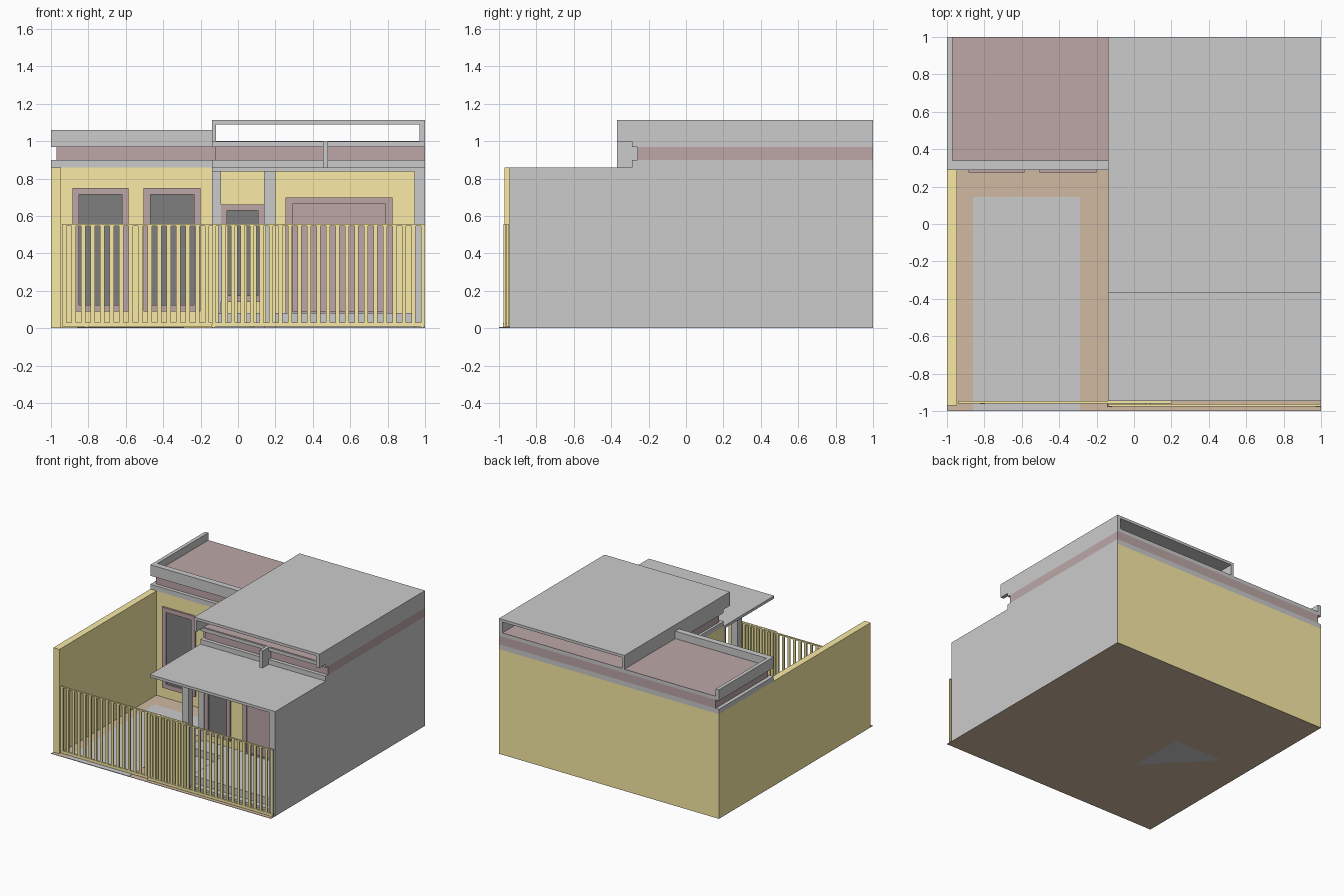
import bpy, bmesh, math
from mathutils import Matrix

if "Cube" in bpy.data.objects:
    bpy.data.objects.remove(bpy.data.objects["Cube"])


def material(name, rgb):
    m = bpy.data.materials.new(name)
    m.diffuse_color = (*rgb, 1)
    m.use_nodes = True
    m.node_tree.nodes["Principled BSDF"].inputs["Base Color"].default_value = m.diffuse_color
    return m


YELLOW = material("yellow_paint", (0.95, 0.83, 0.38))
BROWN = material("maroon_paint", (0.51, 0.39, 0.39))
TILE = material("floor_tile", (0.63, 0.49, 0.36))
GLASS = material("dark_glass", (0.21, 0.21, 0.21))


def add_box(bm, x0, x1, y0, y1, z0, z1):
    mat = Matrix.Translation(((x0 + x1) / 2, (y0 + y1) / 2, (z0 + z1) / 2))
    mat = mat @ Matrix.Diagonal((x1 - x0, y1 - y0, z1 - z0, 1))
    bmesh.ops.create_cube(bm, size=1, matrix=mat)


def finish(name, bm, mat):
    me = bpy.data.meshes.new(name)
    bm.to_mesh(me)
    bm.free()
    ob = bpy.data.objects.new(name, me)
    if mat:
        me.materials.append(mat)
    bpy.context.collection.objects.link(ob)
    return ob


def boxes(name, mat, *dims):
    bm = bmesh.new()
    for d in dims:
        add_box(bm, *d)
    return finish(name, bm, mat)


def opening(name, x0, x1, z0, z1, wall_y, border, sill, panel_mat):
    """Framed door or window standing proud of a wall that faces the front."""
    y0, y1 = wall_y - 0.015, wall_y + 0.005
    boxes(name + "_frame", BROWN,
          (x0, x0 + border, y0, y1, z0, z1),
          (x1 - border, x1, y0, y1, z0, z1),
          (x0 + border, x1 - border, y0, y1, z1 - border, z1),
          (x0 + border, x1 - border, y0, y1, z0, z0 + sill))
    boxes(name + "_panel", panel_mat,
          (x0 + border, x1 - border, wall_y - 0.006, y1, z0 + sill, z1 - border))


def gate(name, x0, x1, y, rollers):
    """Sliding gate: rails, evenly spaced slats and rollers."""
    bm = bmesh.new()
    add_box(bm, x0, x1, y - 0.007, y + 0.007, 0.008, 0.03)
    add_box(bm, x0, x1, y - 0.007, y + 0.007, 0.546, 0.556)
    n = round((x1 - x0) / 0.053)
    w = 0.022
    for i in range(n + 1):
        x = x0 + (x1 - x0 - w) * i / n
        add_box(bm, x, x + w, y - 0.005, y + 0.005, 0.03, 0.546)
    for x in rollers:
        rot = Matrix.Translation((x, y, 0.015)) @ Matrix.Rotation(math.pi / 2, 4, 'X')
        bmesh.ops.create_cone(bm, cap_ends=True, segments=16, radius1=0.012,
                              radius2=0.012, depth=0.017, matrix=rot)
    finish(name, bm, YELLOW)


# Ground: tiled yard, driveway strip and raised porch floor
boxes("yard_floor", TILE, (-1, 1, -1, 1, 0, 0.003))
boxes("driveway", None, (-0.86, -0.29, -1, 0.145, 0, 0.005))
boxes("porch_floor", None, (-0.14, 0.945, -0.90, -0.29, 0.003, 0.02),
      (0.17, 0.945, -0.85, -0.29, 0.003, 0.08),
      (-0.14, 0.17, -0.45, -0.29, 0.003, 0.08))

# House bodies and boundary walls
boxes("left_house_body", YELLOW, (-1, -0.14, 0.29, 1, 0.002, 0.86))
boxes("right_house_body", YELLOW, (-0.14, 0.95, -0.29, 1, 0.002, 0.86))
boxes("left_boundary_wall", YELLOW, (-1, -0.945, -0.97, 0.29, 0.002, 0.86))
boxes("right_boundary_wall", None, (0.945, 1, -0.945, 0.998, 0.002, 0.86))
boxes("back_wall_skin", YELLOW, (0.945, 1, 0.998, 1, 0.002, 0.86))
boxes("corner_pilaster", None, (-0.14, -0.09, -0.31, -0.29, 0.003, 0.84))

# Porch canopy and post
boxes("porch_canopy", None, (-0.14, 1, -0.945, -0.29, 0.838, 0.86))
boxes("porch_post", None, (0.14, 0.20, -0.93, -0.87, 0.003, 0.838))

# Doors and windows
opening("left_window", -0.885, -0.585, 0.088, 0.75, 0.29, 0.036, 0.036, GLASS)
opening("middle_window", -0.505, -0.20, 0.088, 0.75, 0.29, 0.036, 0.036, GLASS)
opening("porch_window", -0.09, 0.14, 0.14, 0.66, -0.29, 0.032, 0.035, GLASS)
opening("front_door", 0.255, 0.825, 0.08, 0.70, -0.29, 0.036, 0.01, BROWN)

# Roof edge: grey lower band, recessed maroon band, upper slab
boxes("lower_roof_band", None, (-1, -0.14, 0.29, 1, 0.86, 0.90),
      (-0.14, 1, -0.29, 1, 0.86, 0.90))
boxes("recessed_band", BROWN, (-0.97, -0.12, 0.32, 1, 0.90, 0.97),
      (-0.12, 1, -0.26, 1, 0.90, 0.97))
boxes("upper_slab", None, (-1, -0.14, 0.29, 1, 0.97, 0.995),
      (-0.14, 1, -0.29, 1, 0.97, 0.998))
boxes("roof_surface", BROWN, (-0.97, -0.14, 0.34, 1, 0.993, 0.999),
      (-0.12, 0.97, -0.28, 1, 0.996, 1.001))

# Left parapet and bracket under the raised roof
boxes("left_parapet", None, (-1, -0.14, 0.29, 0.34, 0.97, 1.06),
      (-1, -0.97, 0.34, 1, 0.97, 1.06))
boxes("roof_bracket", None, (0.455, 0.482, -0.37, -0.26, 0.86, 1.0))

# Raised roof: open front and back, closed sides
boxes("raised_roof", None, (-0.14, 1, -0.37, 1, 1.09, 1.112),
      (-0.14, -0.117, -0.37, 1, 0.998, 1.09),
      (0.97, 1, -0.37, 1, 0.998, 1.09))

# Sliding gates
gate("inner_gate", -0.94, 0.20, -0.954, (-0.81, 0.075))
gate("outer_gate", -0.14, 1.0, -0.97, (-0.13, 0.985))
